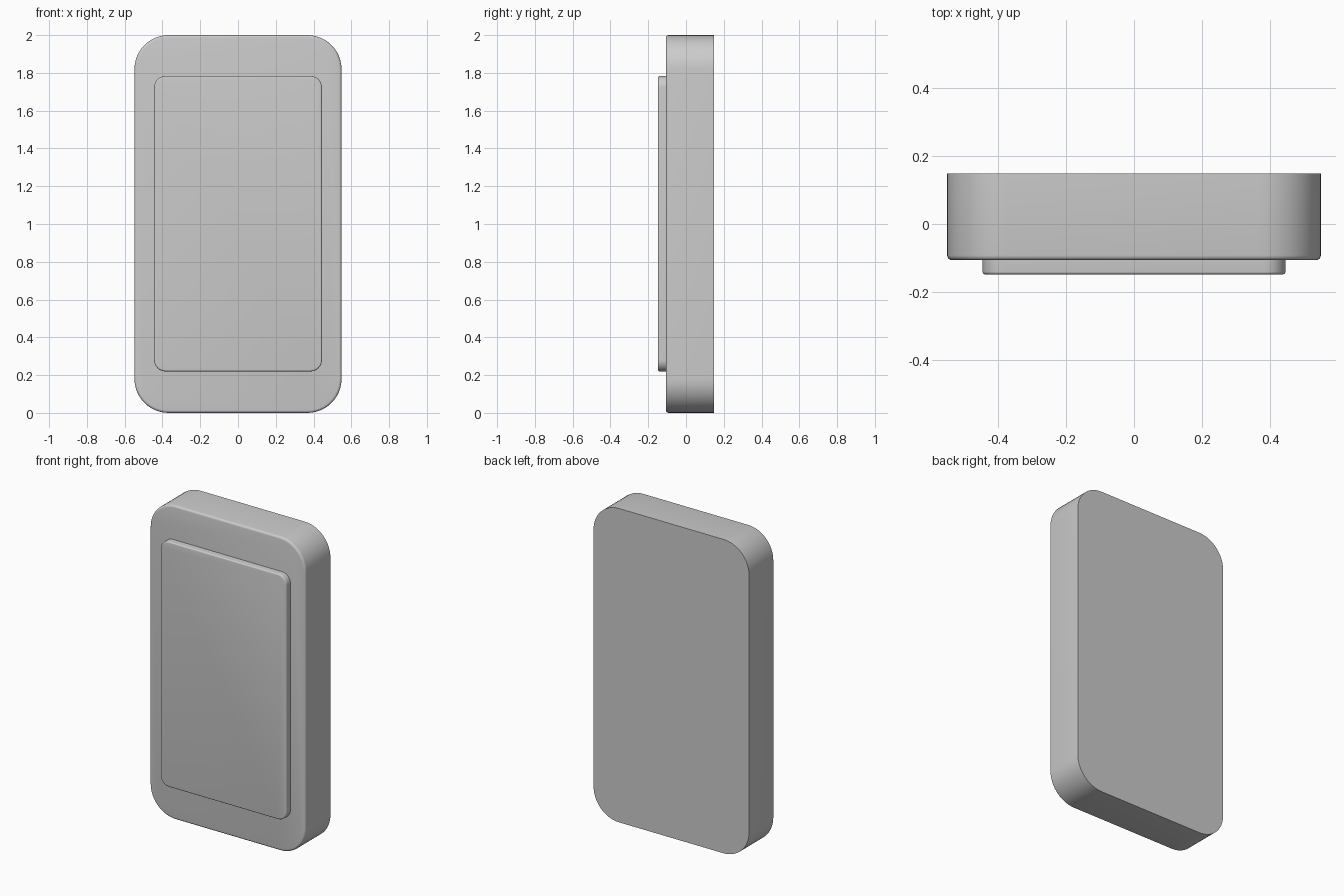
import bpy, bmesh
from math import cos, sin, pi

if "Cube" in bpy.data.objects:
    bpy.data.objects.remove(bpy.data.objects["Cube"])

SEGMENTS = 12  # per corner


def outline(half_w, z0, z1, radius):
    """Rounded rectangle in the xz plane."""
    centres = [(half_w - radius, z1 - radius), (radius - half_w, z1 - radius),
               (radius - half_w, z0 + radius), (half_w - radius, z0 + radius)]
    pts = []
    for i, (cx, cz) in enumerate(centres):
        for k in range(SEGMENTS + 1):
            a = (i + k / SEGMENTS) * pi / 2
            pts.append((cx + radius * cos(a), cz + radius * sin(a)))
    return pts


def rounded_slab(name, half_w, z0, z1, y_front, y_back, radius, edge, steps=4):
    """Rounded slab with a sharp back rim and a softened front rim."""
    rings = [(0, y_back)]
    for k in range(steps + 1):
        a = k / steps * pi / 2
        rings.append((edge * (1 - cos(a)), y_front + edge * (1 - sin(a))))
    bm = bmesh.new()
    loops = [[bm.verts.new((x, y, z)) for x, z in
              outline(half_w - d, z0 + d, z1 - d, radius - d)] for d, y in rings]
    n = len(loops[0])
    for a, b in zip(loops, loops[1:]):
        for i in range(n):
            j = (i + 1) % n
            bm.faces.new((a[i], a[j], b[j], b[i]))
    bm.faces.new(loops[0])
    bm.faces.new(loops[-1])
    bmesh.ops.recalc_face_normals(bm, faces=bm.faces)
    mesh = bpy.data.meshes.new(name)
    bm.to_mesh(mesh)
    bm.free()
    obj = bpy.data.objects.new(name, mesh)
    bpy.context.collection.objects.link(obj)
    bpy.ops.object.select_all(action='DESELECT')
    obj.select_set(True)
    bpy.context.view_layer.objects.active = obj
    bpy.ops.object.shade_smooth_by_angle(angle=pi / 6)
    return obj


# Main housing
rounded_slab("body", 0.548, 0.0, 2.0, -0.106, 0.148, 0.18, 0.014)
# Raised front plate, seated slightly into the housing
rounded_slab("front_panel", 0.444, 0.22, 1.783, -0.148, -0.09, 0.06, 0.008)
